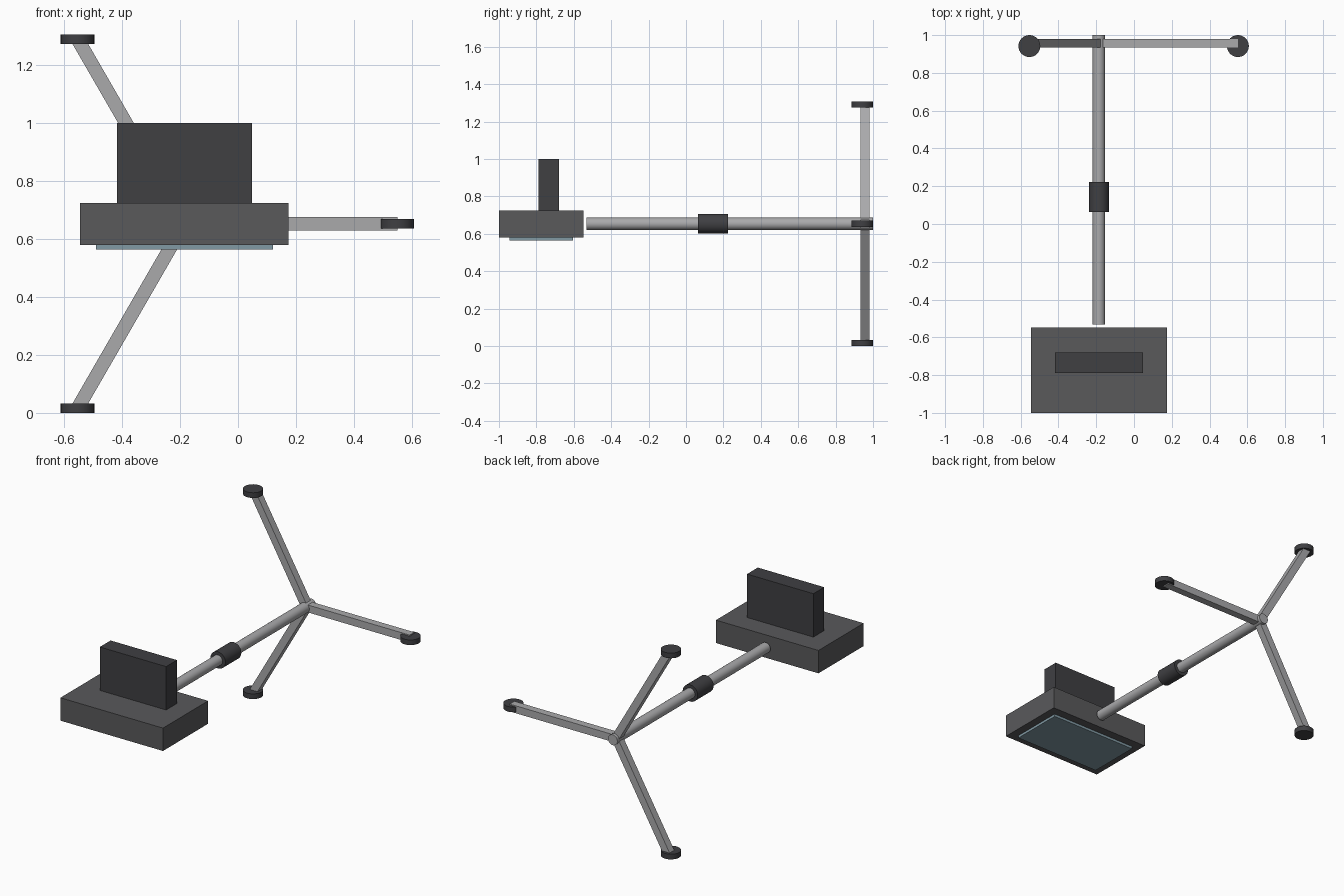
import bpy
import math

if "Cube" in bpy.data.objects:
    bpy.data.objects.remove(bpy.data.objects["Cube"])

CX, CZ = -0.186, 0.653   # axis of the pole (runs along y)


def material(name, color):
    m = bpy.data.materials.new(name)
    m.diffuse_color = (*color, 1)
    m.use_nodes = True
    m.node_tree.nodes["Principled BSDF"].inputs["Base Color"].default_value = m.diffuse_color
    return m


metal = material("metal", (0.40, 0.40, 0.41))
casing = material("casing", (0.10, 0.10, 0.105))
dark = material("dark_plastic", (0.05, 0.05, 0.055))
glass = material("glass", (0.22, 0.32, 0.37))


def finish(name, mat):
    ob = bpy.context.object
    ob.name = name
    ob.data.materials.append(mat)
    return ob


def box(name, lo, hi, mat):
    center = [(a + b) / 2 for a, b in zip(lo, hi)]
    bpy.ops.mesh.primitive_cube_add(size=1, location=center)
    ob = finish(name, mat)
    ob.scale = [b - a for a, b in zip(lo, hi)]
    bpy.ops.object.transform_apply(location=False, rotation=False, scale=True)
    return ob


def cylinder(name, loc, r, depth, mat, sides, along_y=False):
    rot = (math.pi / 2, 0, 0) if along_y else (0, 0, 0)
    bpy.ops.mesh.primitive_cylinder_add(vertices=sides, radius=r, depth=depth,
                                        location=loc, rotation=rot)
    bpy.ops.object.shade_smooth_by_angle(angle=math.radians(35))
    return finish(name, mat)


# head: casing, glass panel underneath, upright block on top
box("head_casing", (-0.545, -1.0, 0.58), (0.174, -0.548, 0.725), casing)
box("glass_panel", (-0.49, -0.945, 0.564), (0.121, -0.603, 0.59), glass)
box("upright_block", (-0.417, -0.788, 0.72), (0.048, -0.68, 1.0), dark)

# pole and its clamp collar
cylinder("pole", (CX, 0.2335, CZ), 0.033, 1.533, metal, 24, True)
cylinder("clamp_collar", (CX, 0.144, CZ), 0.053, 0.159, dark, 24, True)

# three square legs fanned around the pole, each ending in a round foot
L, W = 0.736, 0.047
for i in range(3):
    a = math.radians(120 * i)
    dx, dz = math.cos(a), math.sin(a)
    leg = box(f"leg_{i + 1}", (0, 0, 0), (L, W, W), metal)
    leg.location = (CX + dx * L / 2, 0.957, CZ + dz * L / 2)
    leg.rotation_euler = (0, -a, 0)
    cylinder(f"foot_{i + 1}", (CX + dx * L, 0.942, CZ + dz * L),
             0.058, 0.033, dark, 32)
